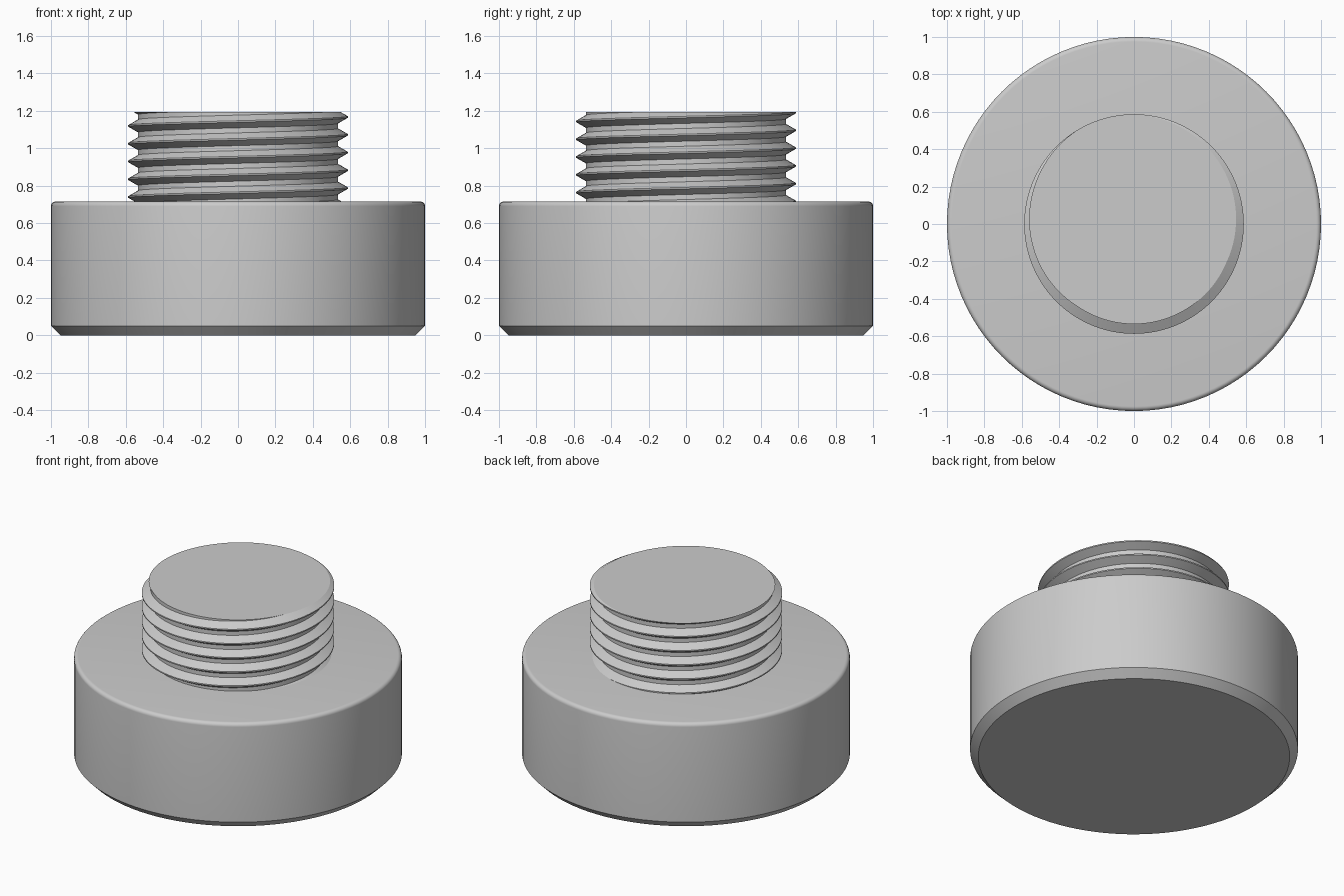
import bpy, bmesh
from math import cos, sin, pi

if "Cube" in bpy.data.objects:
    bpy.data.objects.remove(bpy.data.objects["Cube"])

SEG = 96


def finish(bm, name, angle):
    bmesh.ops.remove_doubles(bm, verts=bm.verts, dist=1e-4)
    bmesh.ops.recalc_face_normals(bm, faces=bm.faces)
    mesh = bpy.data.meshes.new(name)
    bm.to_mesh(mesh)
    bm.free()
    obj = bpy.data.objects.new(name, mesh)
    bpy.context.collection.objects.link(obj)
    bpy.ops.object.select_all(action='DESELECT')
    obj.select_set(True)
    bpy.context.view_layer.objects.active = obj
    bpy.ops.object.shade_smooth_by_angle(angle=angle)
    return obj


# Round base: chamfered foot, small fillet around the top rim
H, F = 0.715, 0.025
profile = [(0.95, 0.0), (1.0, 0.05)]
profile += [(1 - F + F * cos(a), H - F + F * sin(a))
            for a in (i * pi / 12 for i in range(7))]
bm = bmesh.new()
rings = [[bm.verts.new((r * cos(2 * pi * i / SEG), r * sin(2 * pi * i / SEG), z))
          for i in range(SEG)] for r, z in profile]
for lo, hi in zip(rings, rings[1:]):
    for i in range(SEG):
        j = (i + 1) % SEG
        bm.faces.new((lo[i], lo[j], hi[j], hi[i]))
bm.faces.new(rings[0][::-1])
bm.faces.new(rings[-1])
finish(bm, "round_base", pi / 6)

# Threaded stud: one pitch of thread swept up a right-handed helix
PITCH, ROOT, CREST = 0.095, 0.535, 0.587
BOTTOM, TOP = 0.70, 1.195
tooth = [(ROOT, -0.034), (CREST, -0.004), (CREST, 0.004), (ROOT, 0.034),
         (ROOT, PITCH - 0.034)]
START = 1.167 - 7 * PITCH
bm = bmesh.new()
previous = None
for i in range(SEG * 9 + 1):
    a = 2 * pi * i / SEG
    z0 = START + PITCH * i / SEG
    row = [bm.verts.new((r * cos(a), r * sin(a), z0 + z)) for r, z in tooth]
    if previous:
        for k in range(4):
            bm.faces.new((previous[k], row[k], row[k + 1], previous[k + 1]))
    previous = row
bmesh.ops.remove_doubles(bm, verts=bm.verts, dist=1e-4)

# Trim the helix flat at both ends and cap it
for z, n in ((BOTTOM, -1), (TOP, 1)):
    cut = bmesh.ops.bisect_plane(bm, geom=bm.verts[:] + bm.edges[:] + bm.faces[:],
                                 plane_co=(0, 0, z), plane_no=(0, 0, n),
                                 clear_outer=True, dist=1e-6)
    edges = [e for e in cut["geom_cut"] if isinstance(e, bmesh.types.BMEdge)]
    bmesh.ops.edgeloop_fill(bm, edges=edges)
finish(bm, "threaded_stud", pi / 9)
